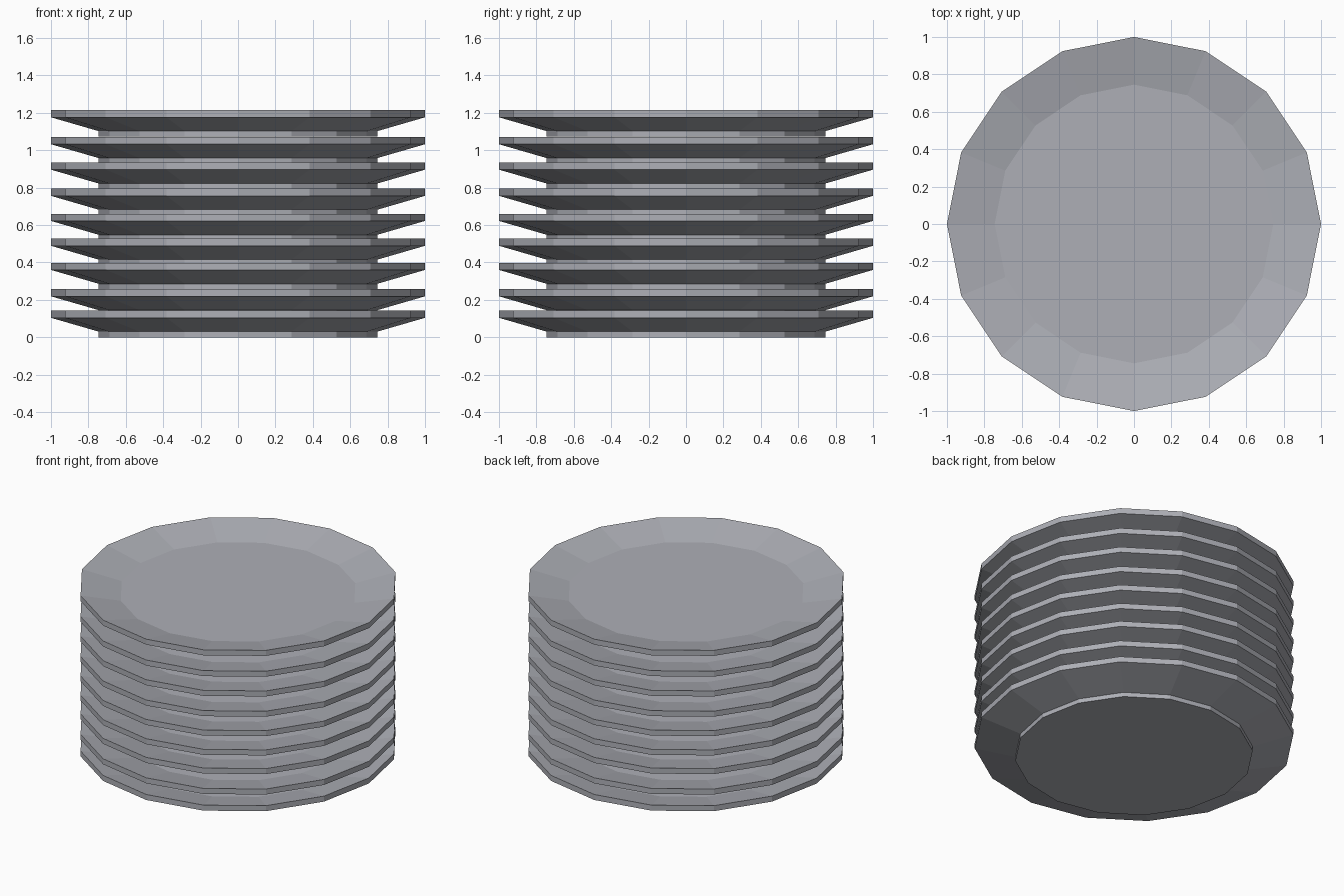
import bpy, bmesh, math

if "Cube" in bpy.data.objects:
    bpy.data.objects.remove(bpy.data.objects["Cube"])

SIDES = 16
# plate profile (radius, height): foot, flared underside, rim, sunken well
PROFILE = [(0.745, 0.0), (0.745, 0.03), (1.0, 0.104), (1.0, 0.142), (0.745, 0.086)]
# height of each plate's rim in the stack
RIM_TOPS = [0.142, 0.257, 0.398, 0.527, 0.66, 0.794, 0.934, 1.07, 1.214]

grey = bpy.data.materials.new("plate grey")
grey.diffuse_color = (0.42, 0.43, 0.47, 1)
grey.use_nodes = True
grey.node_tree.nodes["Principled BSDF"].inputs["Base Color"].default_value = grey.diffuse_color


def make_plate_mesh():
    bm = bmesh.new()
    rings = []
    for r, z in PROFILE:
        rings.append([bm.verts.new((r * math.cos(2 * math.pi * i / SIDES),
                                    r * math.sin(2 * math.pi * i / SIDES), z))
                      for i in range(SIDES)])
    for a, b in zip(rings, rings[1:]):
        for i in range(SIDES):
            j = (i + 1) % SIDES
            bm.faces.new((a[i], a[j], b[j], b[i]))
    bm.faces.new(rings[0][::-1])   # underside of foot
    bm.faces.new(rings[-1])        # well floor
    mesh = bpy.data.meshes.new("plate")
    bm.to_mesh(mesh)
    bm.free()
    mesh.materials.append(grey)
    return mesh


# stack of plates
plate_mesh = make_plate_mesh()
for n, top in enumerate(RIM_TOPS, 1):
    plate = bpy.data.objects.new(f"plate_{n}", plate_mesh)
    plate.location.z = top - 0.142
    bpy.context.collection.objects.link(plate)
